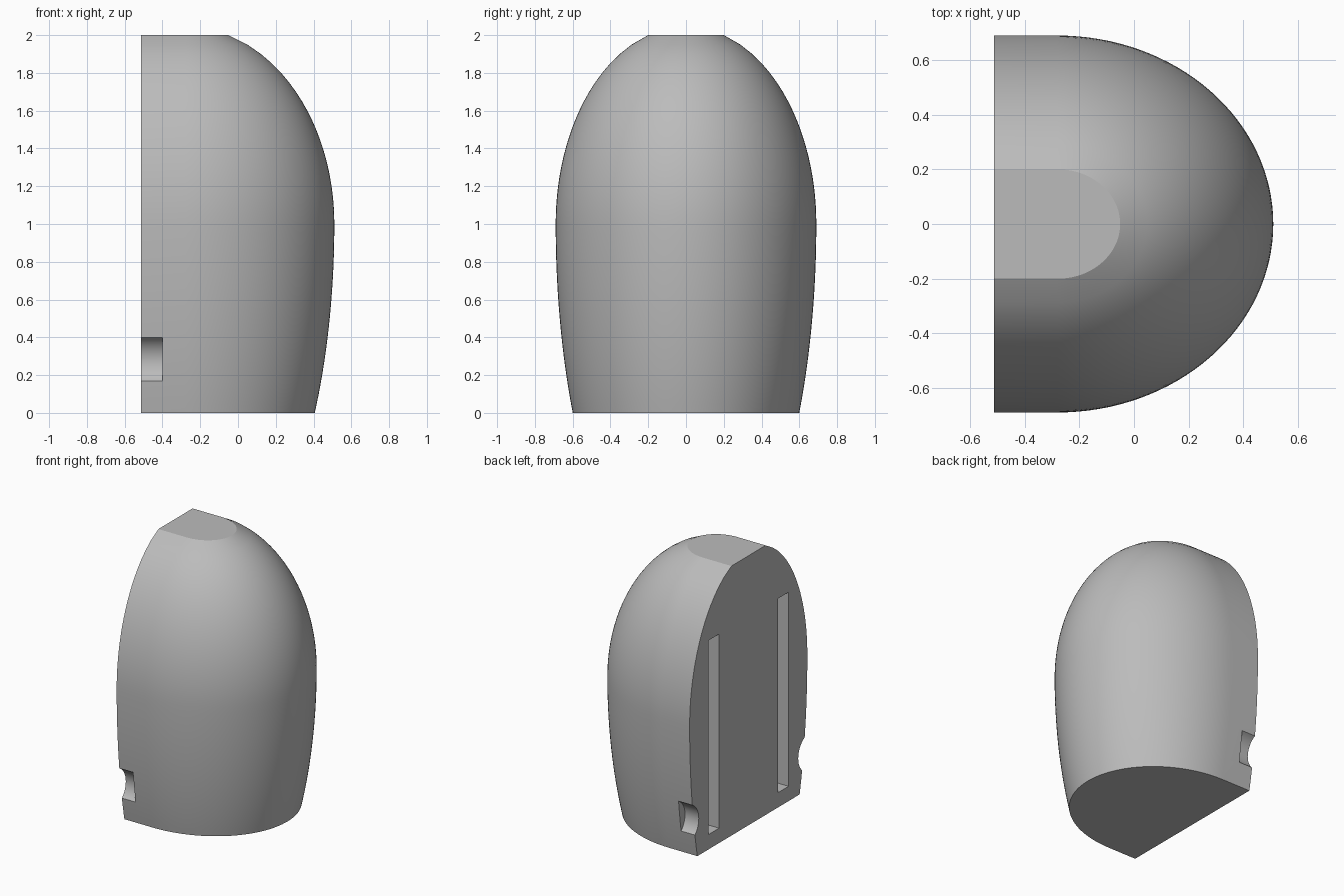
import bpy
import bmesh
from math import sin, cos, pi, sqrt, radians

default = bpy.data.objects.get("Cube")
if default:
    bpy.data.objects.remove(default)

BACK, CENTRE = -0.513, -0.28      # flat back plane and start of the rounded nose
HALF_WIDTH, NOSE = 0.69, 0.79     # half axes of the widest cross-section
WAIST = 1.0                       # height of the widest cross-section

grey = bpy.data.materials.new("plain grey")
grey.use_nodes = True
grey.diffuse_color = (0.5, 0.5, 0.5, 1)
grey.node_tree.nodes["Principled BSDF"].inputs["Base Color"].default_value = (0.5, 0.5, 0.5, 1)


def scale_at(z):
    """Egg profile: short ellipse above the waist, long one below."""
    reach = 1.045 if z > WAIST else 2.02
    return sqrt(1 - ((z - WAIST) / reach) ** 2)


def add_object(name, bm):
    bmesh.ops.recalc_face_normals(bm, faces=bm.faces)
    mesh = bpy.data.meshes.new(name)
    bm.to_mesh(mesh)
    bm.free()
    mesh.materials.append(grey)
    obj = bpy.data.objects.new(name, mesh)
    bpy.context.collection.objects.link(obj)
    return obj


# Shell: D-shaped rings lofted up the egg profile, cut flat at both ends
bm = bmesh.new()
LEVELS, ARC = 40, 64
rings = []
for i in range(LEVELS + 1):
    z = 2 * i / LEVELS
    s = scale_at(z)
    angles = [-pi / 2 + pi * k / ARC for k in range(ARC + 1)]
    outline = [(CENTRE + NOSE * s * cos(a), HALF_WIDTH * s * sin(a)) for a in angles]
    outline = [(BACK, -HALF_WIDTH * s)] + outline + [(BACK, HALF_WIDTH * s)]
    rings.append([bm.verts.new((x, y, z)) for x, y in outline])
for low, high in zip(rings, rings[1:]):
    for k in range(len(low) - 1):
        bm.faces.new((low[k], low[k + 1], high[k + 1], high[k]))
bm.faces.new(rings[0])
bm.faces.new(rings[-1])
bm.faces.new([r[0] for r in rings] + [r[-1] for r in reversed(rings)])
shell = add_object("shell", bm)


def cut(cutter):
    cutter.hide_render = True
    mod = shell.modifiers.new(cutter.name, "BOOLEAN")
    mod.operation = "DIFFERENCE"
    mod.solver = "EXACT"
    mod.object = cutter
    bpy.context.view_layer.objects.active = shell
    bpy.ops.object.modifier_apply(modifier=mod.name)
    bpy.data.objects.remove(cutter)


for side, label in ((1, "back"), (-1, "front")):
    # Long strap slot in the flat face
    bm = bmesh.new()
    bmesh.ops.create_cube(bm, size=1)
    bmesh.ops.scale(bm, vec=(0.22, 0.125, 1.44), verts=bm.verts)
    bmesh.ops.translate(bm, vec=(BACK, side * 0.407, 0.83), verts=bm.verts)
    cut(add_object(label + "_slot_cutter", bm))

    # Shallow round finger notch at the edge
    bm = bmesh.new()
    radius, mid = 0.145, (BACK, side * 0.728, 0.273)
    ends = []
    for x in (-0.12, 0.113):
        ends.append([bm.verts.new((mid[0] + x, mid[1] + radius * cos(2 * pi * k / 64),
                                   mid[2] + radius * sin(2 * pi * k / 64))) for k in range(64)])
        bm.faces.new(ends[-1])
    for k in range(64):
        n = (k + 1) % 64
        bm.faces.new((ends[0][k], ends[0][n], ends[1][n], ends[1][k]))
    cut(add_object(label + "_notch_cutter", bm))

bpy.ops.object.select_all(action="DESELECT")
shell.select_set(True)
bpy.context.view_layer.objects.active = shell
bpy.ops.object.shade_smooth_by_angle(angle=radians(20))
